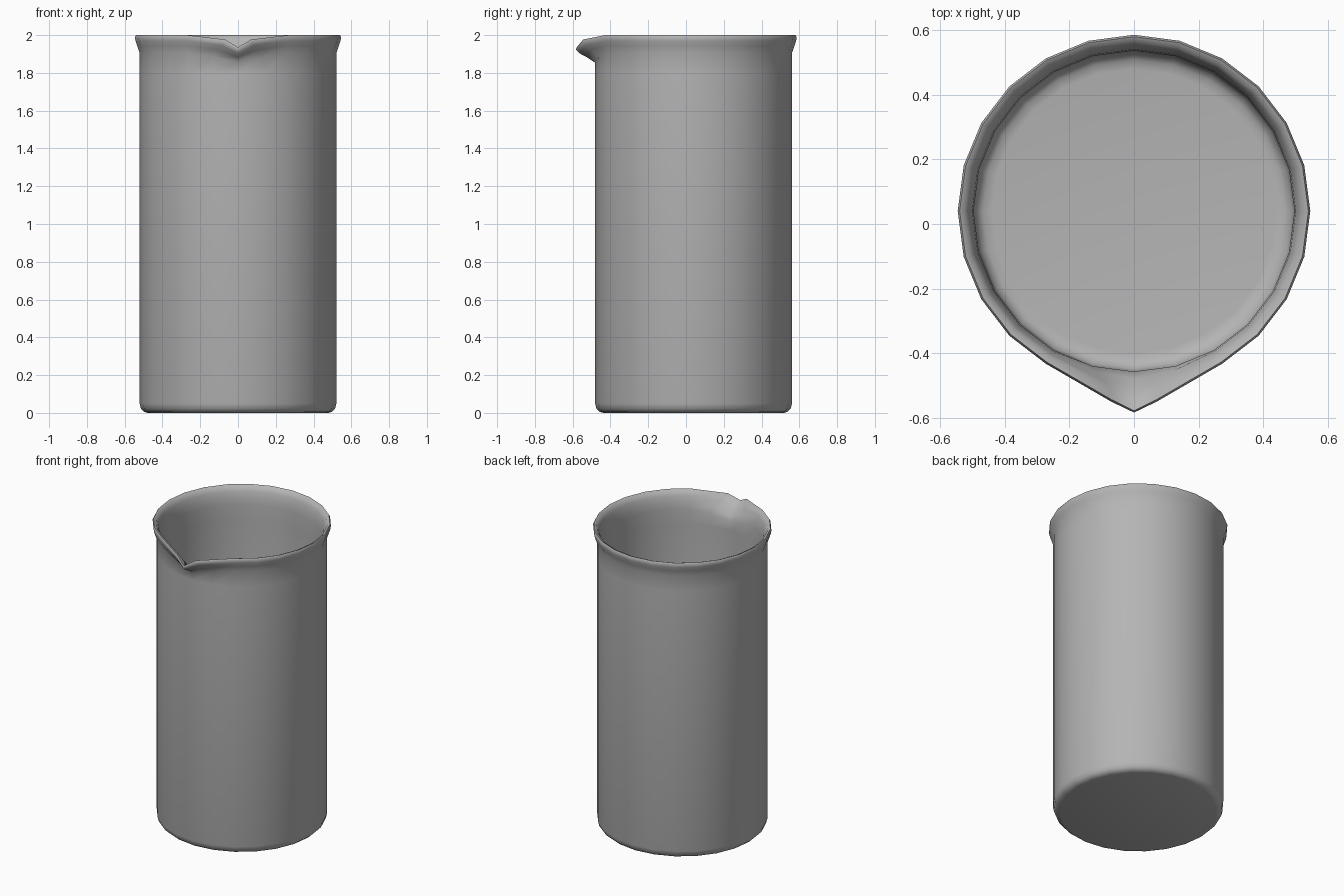
import bpy, bmesh, math

if "Cube" in bpy.data.objects:
    bpy.data.objects.remove(bpy.data.objects["Cube"])

SEG = 24
CY = 0.04  # body axis sits slightly behind the origin because of the spout

# Wall section from outer base, over the lip, to the inner floor:
# (radius, height, spout push forward, spout drop)
PROFILE = [
    (0.478, 0.0, 0, 0), (0.498, 0.006, 0, 0), (0.514, 0.022, 0, 0), (0.521, 0.05, 0, 0),
    (0.521, 1.80, 0, 0), (0.521, 1.905, 0.002, 0.05), (0.534, 1.943, 0.034, 0.058),
    (0.543, 1.97, 0.062, 0.066), (0.546, 1.99, 0.078, 0.066), (0.540, 2.0, 0.078, 0.064),
    (0.524, 1.993, 0.074, 0.064), (0.511, 1.965, 0.05, 0.062), (0.501, 1.925, 0.018, 0.055),
    (0.497, 1.88, 0.0, 0.04), (0.497, 1.78, 0, 0),
    (0.497, 0.08, 0, 0), (0.488, 0.048, 0, 0), (0.468, 0.032, 0, 0), (0.44, 0.028, 0, 0),
]


def ring(bm, r, z, push, drop):
    verts = []
    for i in range(SEG):
        a = 2 * math.pi * i / SEG
        x, y, h = r * math.sin(a), CY - r * math.cos(a), z
        # spout: tip column plus its two neighbours drawn towards it
        if i == 0:
            y -= push
            h -= drop
        elif i in (1, SEG - 1):
            x -= math.copysign(push * 0.9, x)
            y -= push * 0.8
            h -= drop * 0.36
        verts.append(bm.verts.new((x, y, h)))
    return verts


# Beaker: one continuous closed shell
bm = bmesh.new()
rings = [ring(bm, *p) for p in PROFILE]
for lo, hi in zip(rings, rings[1:]):
    for i in range(SEG):
        j = (i + 1) % SEG
        bm.faces.new((lo[i], lo[j], hi[j], hi[i]))
bm.faces.new(rings[0][::-1])
bm.faces.new(rings[-1])
bmesh.ops.recalc_face_normals(bm, faces=bm.faces)
mesh = bpy.data.meshes.new("beaker")
bm.to_mesh(mesh)
bm.free()

# Mid grey finish
grey = bpy.data.materials.new("mid_grey")
grey.diffuse_color = (0.46, 0.46, 0.46, 1)
grey.use_nodes = True
grey.node_tree.nodes["Principled BSDF"].inputs["Base Color"].default_value = grey.diffuse_color
mesh.materials.append(grey)

beaker = bpy.data.objects.new("beaker", mesh)
bpy.context.collection.objects.link(beaker)
bpy.context.view_layer.objects.active = beaker
beaker.select_set(True)
bpy.ops.object.shade_smooth_by_angle(angle=math.radians(80))
